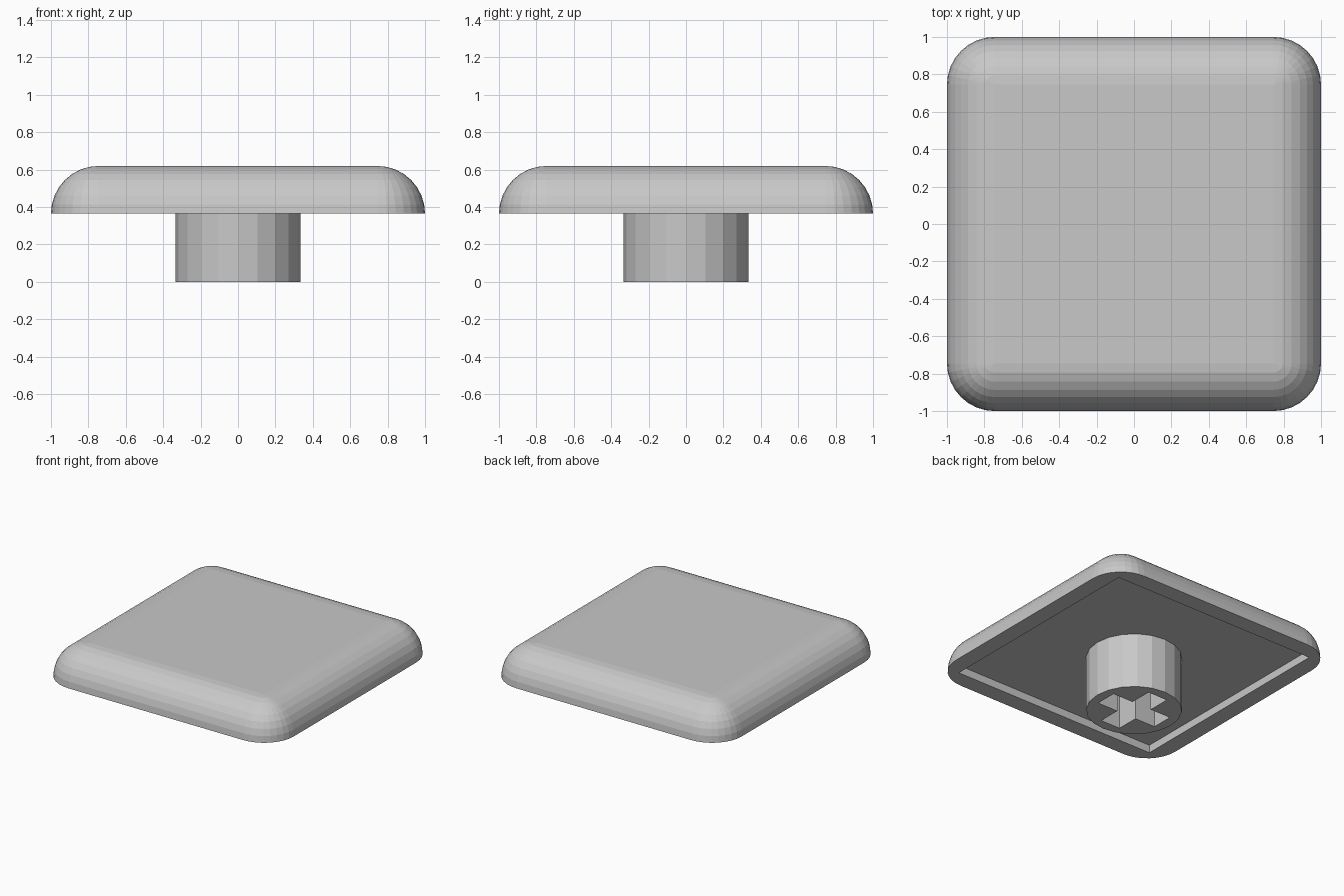
import bpy, bmesh, math

if "Cube" in bpy.data.objects:
    bpy.data.objects.remove(bpy.data.objects["Cube"])

Z_RIM, Z_TOP, Z_FLOOR = 0.365, 0.62, 0.425   # cap underside, cap top, recess ceiling
R = Z_TOP - Z_RIM                            # rounding radius of the cap
CORE = 1.0 - R                               # centre of each rounded corner
SEG = 8

grey = bpy.data.materials.new("light grey plastic")
grey.diffuse_color = (0.58, 0.58, 0.58, 1)
grey.use_nodes = True
grey.node_tree.nodes["Principled BSDF"].inputs["Base Color"].default_value = grey.diffuse_color


def make_object(name, bm):
    bmesh.ops.recalc_face_normals(bm, faces=bm.faces)
    mesh = bpy.data.meshes.new(name)
    bm.to_mesh(mesh)
    bm.free()
    mesh.materials.append(grey)
    obj = bpy.data.objects.new(name, mesh)
    bpy.context.collection.objects.link(obj)
    return obj


def rounded_square(bm, half, radius, z):
    """Ring of vertices; radius 0 stacks each corner's points, merged later."""
    ring = []
    for corner in range(4):
        mid = math.radians(45 + 90 * corner)
        cx = math.copysign(half, math.cos(mid))
        cy = math.copysign(half, math.sin(mid))
        for i in range(SEG + 1):
            a = math.radians(90 * (corner + i / SEG))
            ring.append(bm.verts.new((cx + radius * math.cos(a),
                                      cy + radius * math.sin(a), z)))
    return ring


def prism(name, points, z0, z1):
    bm = bmesh.new()
    low = [bm.verts.new((x, y, z0)) for x, y in points]
    high = [bm.verts.new((x, y, z1)) for x, y in points]
    bm.faces.new(low)
    bm.faces.new(high)
    n = len(points)
    for i in range(n):
        j = (i + 1) % n
        bm.faces.new((low[i], low[j], high[j], high[i]))
    return make_object(name, bm)


# Cap: recess ceiling, recess wall, flat rim, then quarter-round up to the top
bm = bmesh.new()
rings = [rounded_square(bm, 0.87, 0, Z_FLOOR), rounded_square(bm, 0.87, 0, Z_RIM)]
for k in range(SEG + 1):
    a = math.pi / 2 * k / SEG
    rings.append(rounded_square(bm, CORE, R * math.cos(a), Z_RIM + R * math.sin(a)))
for low, high in zip(rings, rings[1:]):
    n = len(low)
    for i in range(n):
        j = (i + 1) % n
        bm.faces.new((low[i], low[j], high[j], high[i]))
bm.faces.new(rings[0])
bm.faces.new(rings[-1])
bmesh.ops.remove_doubles(bm, verts=bm.verts, dist=1e-4)
make_object("key_cap", bm)

# Round stem under the cap
SIDES, STEM_R = 20, 0.335
circle = [(STEM_R * math.cos(2 * math.pi * i / SIDES),
           STEM_R * math.sin(2 * math.pi * i / SIDES)) for i in range(SIDES)]
stem = prism("stem", circle, 0, Z_FLOOR + 0.01)

# Cross-shaped socket cut into the stem
L, W = 0.257, 0.083
arm = [(L, -W), (L, W), (W, W)]
cross = []
for _ in range(4):
    cross += arm
    arm = [(-y, x) for x, y in arm]
cutter = prism("socket_cutter", cross, -0.1, 0.40)
cutter.hide_render = True

cut = stem.modifiers.new("socket", 'BOOLEAN')
cut.operation = 'DIFFERENCE'
cut.solver = 'EXACT'
cut.object = cutter
bpy.context.view_layer.objects.active = stem
stem.select_set(True)
bpy.ops.object.modifier_apply(modifier=cut.name)
bpy.data.objects.remove(cutter)
